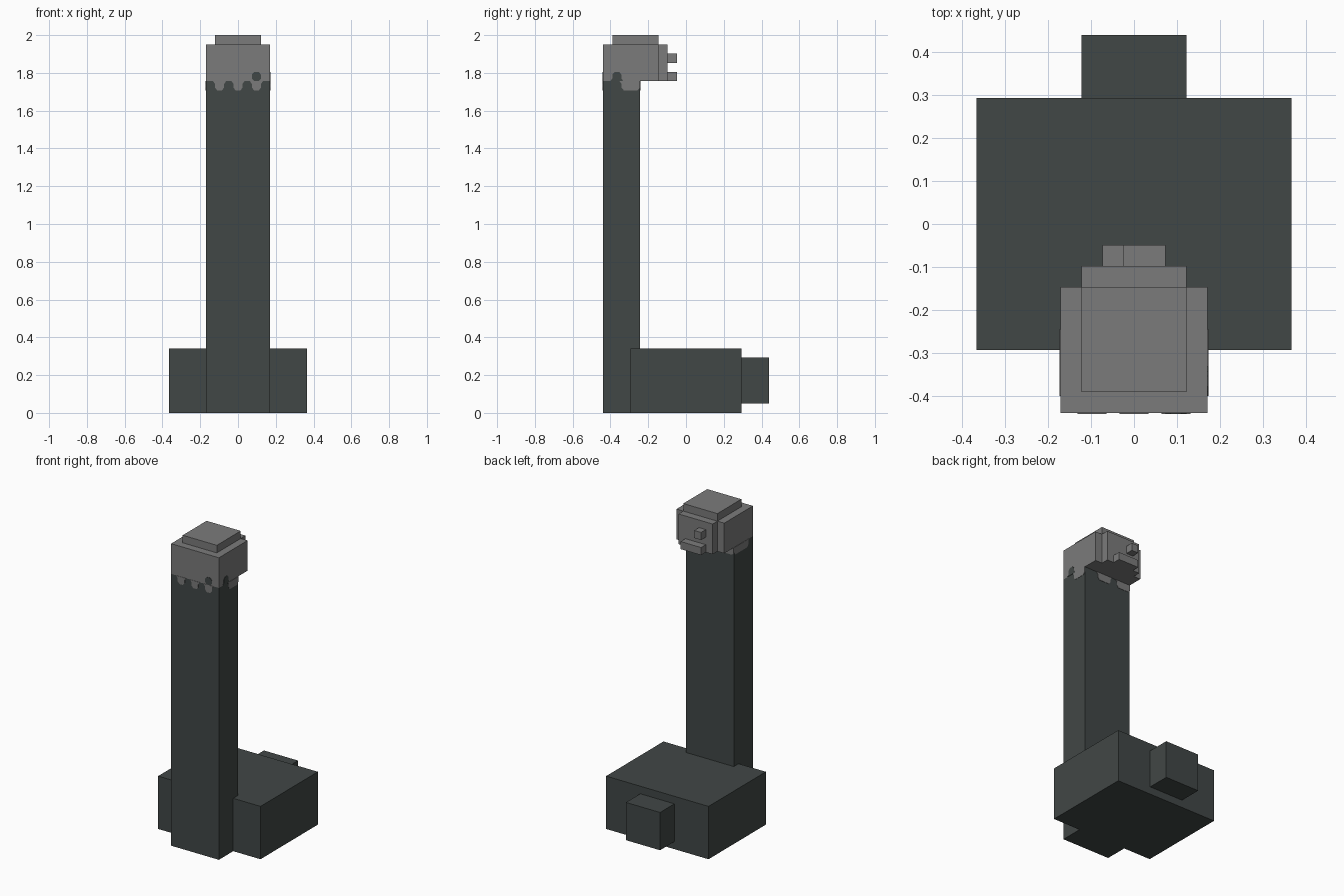
import bpy, bmesh
from mathutils import Vector

cube = bpy.data.objects.get("Cube")
if cube:
    bpy.data.objects.remove(cube, do_unlink=True)

U = 2 / 41  # one block unit


def material(name, color):
    m = bpy.data.materials.new(name)
    m.use_nodes = True
    m.diffuse_color = (*color, 1)
    bsdf = m.node_tree.nodes["Principled BSDF"]
    bsdf.inputs["Base Color"].default_value = (*color, 1)
    bsdf.inputs["Roughness"].default_value = 0.9
    return m


DARK = material("dark slate", (0.053, 0.063, 0.061))
GREY = material("mid grey", (0.198, 0.198, 0.198))


def finish(name, bm, mat):
    bmesh.ops.recalc_face_normals(bm, faces=bm.faces)
    mesh = bpy.data.meshes.new(name)
    bm.to_mesh(mesh)
    bm.free()
    mesh.materials.append(mat)
    obj = bpy.data.objects.new(name, mesh)
    bpy.context.collection.objects.link(obj)


def block(name, x, y, z, mat):
    """Box spanning three ranges, in block units."""
    bm = bmesh.new()
    bmesh.ops.create_cube(bm, size=1)
    for v in bm.verts:
        v.co = Vector([(a + b) / 2 + c * (b - a) for (a, b), c in zip((x, y, z), v.co)]) * U
    finish(name, bm, mat)


def patch(name, normal, start, length, mat, up=False, flare=0.2):
    """Thin rounded patch on a neck wall, hanging from or rising above the collar line."""
    n = Vector(normal)
    u = Vector((0, 0, 1)).cross(n)
    half_wall = 3.5 if n.y else 2
    base = Vector((0, -7, 36)) + n * (2 if n.y else 3.5)
    mid, half = start + length / 2 - half_wall, length / 2
    side = [(half + flare, 0), (half, 0.3), (half, 0.7), (half - 0.25, 1)]
    outline = side + [(-s, h) for s, h in reversed(side)]
    bm = bmesh.new()
    verts = []
    for s, h in outline:
        s = max(-half_wall, min(half_wall, mid + s))
        verts.append(bm.verts.new((base + u * s + Vector((0, 0, h if up else -h))) * U))
    face = bm.faces.new(verts)
    grown = bmesh.ops.extrude_face_region(bm, geom=[face])
    moved = [g for g in grown["geom"] if isinstance(g, bmesh.types.BMVert)]
    bmesh.ops.translate(bm, verts=moved, vec=n * 0.002)
    bmesh.ops.remove_doubles(bm, verts=bm.verts, dist=1e-5)
    finish(name, bm, mat)


# Base and tall neck
block("body", (-7.5, 7.5), (-6, 6), (0, 7), DARK)
block("rear_block", (-2.5, 2.5), (6, 9), (1, 6), DARK)
block("neck", (-3.5, 3.5), (-9, -5), (0, 36), DARK)

# Head and face
block("head", (-3.5, 3.5), (-9, -3), (36, 40), GREY)
block("head_cap", (-2.5, 2.5), (-8, -3), (40, 41), GREY)
block("face_plate", (-2.5, 2.5), (-3, -2), (36, 40), GREY)
block("nose", (-1.5, -0.5), (-2, -1), (38, 39), GREY)
block("lip", (-1.5, 1.5), (-2, -1), (36, 37), GREY)

# Ragged grey collar running down the neck
FRONT, LEFT, REAR, RIGHT = (0, -1, 0), (1, 0, 0), (0, 1, 0), (-1, 0, 0)
drips = [(FRONT, 1, 1), (FRONT, 3, 1), (FRONT, 5, 1), (LEFT, 2, 2),
         (REAR, 2, 2), (REAR, 5, 2), (RIGHT, 0, 3)]
for i, (wall, start, length) in enumerate(drips):
    patch(f"collar_drip_{i + 1}", wall, start, length, GREY)

# Dark spots reaching up into the head
patch("front_spot", FRONT, 5, 1, DARK, up=True, flare=-0.25)
patch("side_spot", LEFT, 1, 1, DARK, up=True)
